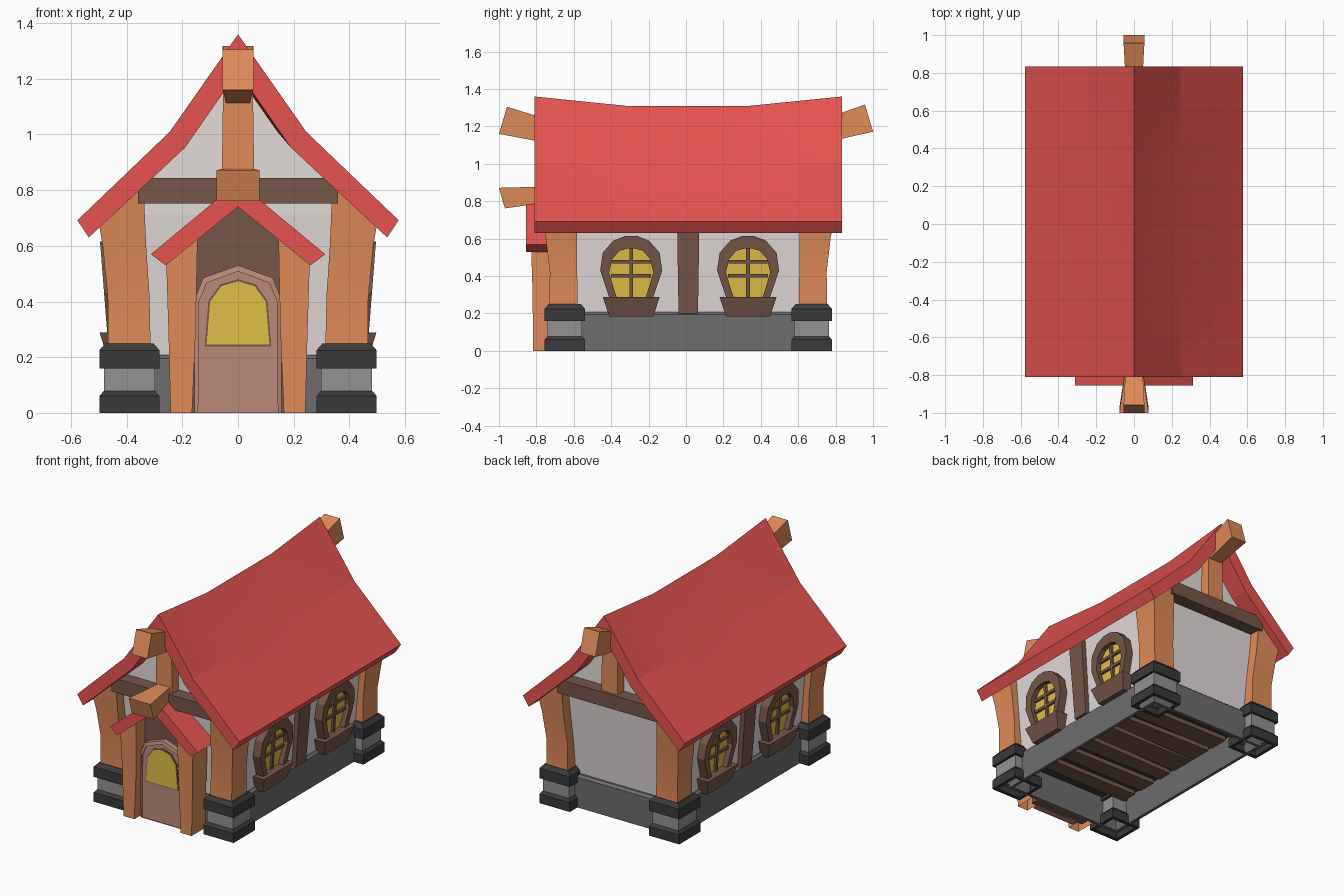
import bpy, bmesh, math, random

if "Cube" in bpy.data.objects:
    bpy.data.objects.remove(bpy.data.objects["Cube"])

random.seed(4)
CY = 0.012  # the house body is centred slightly behind y = 0


def material(name, r, g, b):
    m = bpy.data.materials.new(name)
    lin = [((c / 255 + 0.055) / 1.055) ** 2.4 for c in (r, g, b)]
    m.diffuse_color = (*lin, 1)
    m.use_nodes = True
    m.node_tree.nodes["Principled BSDF"].inputs["Base Color"].default_value = m.diffuse_color
    return m


RED = material("roof_red", 230, 84, 80)
ORANGE = material("light_timber", 224, 139, 89)
BROWN = material("dark_timber", 118, 86, 73)
WALL = material("plaster", 226, 220, 218)
DARK = material("dark_stone", 58, 58, 58)
MID = material("pale_stone", 146, 146, 146)
GREY = material("grey_stone", 109, 109, 109)
GLASS = material("yellow_glass", 226, 191, 70)
DOOR = material("door_wood", 187, 138, 122)


def loft(name, rings, mat, wrap=False, caps=(True, True), smooth=0):
    """Skin a list of equal point rings; cap the ends, or join last to first."""
    bm = bmesh.new()
    vs = [[bm.verts.new(p) for p in r] for r in rings]
    n = len(rings[0])
    pairs = list(zip(vs, vs[1:])) + ([(vs[-1], vs[0])] if wrap else [])
    for a, b in pairs:
        for i in range(n):
            j = (i + 1) % n
            bm.faces.new((a[i], a[j], b[j], b[i]))
    if not wrap:
        for ring, cap in zip((vs[0], vs[-1]), caps):
            if cap:
                bm.faces.new(ring)
    bmesh.ops.recalc_face_normals(bm, faces=bm.faces)
    for f in bm.faces:
        f.smooth = smooth > 0
    me = bpy.data.meshes.new(name)
    bm.to_mesh(me)
    bm.free()
    if smooth:
        me.set_sharp_from_angle(angle=math.radians(smooth))
    me.materials.append(mat)
    ob = bpy.data.objects.new(name, me)
    bpy.context.collection.objects.link(ob)
    return ob


def rect(x, y, hx, hy, z):
    return [(x + sx * hx, y + sy * hy, z) for sx, sy in ((-1, -1), (1, -1), (1, 1), (-1, 1))]


def box(name, x0, x1, y0, y1, z0, z1, mat):
    x, y, hx, hy = (x0 + x1) / 2, (y0 + y1) / 2, (x1 - x0) / 2, (y1 - y0) / 2
    return loft(name, [rect(x, y, hx, hy, z0), rect(x, y, hx, hy, z1)], mat)


def mirrored(half):
    return half + [(-u, v) for u, v in reversed(half) if u > 0]


def at_y(pts, y):
    return [(u, y, v) for u, v in pts]


# Main roof: bent slopes, ridge sagging in the middle
def roof_section(y, apex):
    outer = [(-.577, .692), (-.245, 1.01), (0, apex), (.245, 1.01), (.577, .692)]
    inner = [(.536, .63), (.19, .953), (0, apex - .134), (-.19, .953), (-.536, .63)]
    return at_y(outer + inner, y)


loft("main_roof", [roof_section(y + CY, a) for y, a in
                   ((-.822, 1.36), (-.33, 1.31), (.325, 1.31), (.822, 1.36))], RED, smooth=8)

# Hollow stone footing, flared walls and gable
loft("stone_footing", [rect(0, CY, .43 - d, .69 - d, z) for d, z in
                       ((0, 0), (0, .195), (.015, .208), (.03, .208), (.02, 0))], GREY, wrap=True)
loft("plaster_walls", [rect(0, CY, .41, .66, .195), rect(0, CY, .45, .70, .71)], WALL)
gable = mirrored([(.45, .71), (.19, .97), (0, 1.25)])
loft("gable_wall", [at_y(gable, CY - .70), at_y(gable, CY + .70)], WALL)

# Floor slab with uneven planks below it
box("floor_slab", -.40, .40, CY - .65, CY + .65, .18, .192, DARK)
for k in range(7):
    y = CY - .51 + k * .17
    a, b = random.uniform(.045, .085), random.uniform(.045, .085)
    plank = [(-.38, y - a), (.38, y - b), (.38, y + b), (-.38, y + a)]
    loft("floor_plank", [[(px, py, z) for px, py in plank] for z in (.15, .178)], BROWN)

# Corner piers (hollow below) and curved corner posts
for sx in (-1, 1):
    for sy in (-1, 1):
        px, py = sx * .39, CY + sy * .66
        for name, prof, mat in (
                ("pier_foot", ((0, .085), (0, .108), (.06, .108), (.078, .093)), DARK),
                ("pier_middle", ((.07, .092), (.17, .092)), MID),
                ("pier_cap", ((.16, .108), (.225, .108), (.25, .086)), DARK)):
            loft(name, [rect(px, py, h, h, z) for z, h in prof], mat,
                 caps=(name == "pier_cap", name == "pier_cap"))
        rings = [rect(sx * cx, CY + sy * cy, hx, hy, z) for z, cx, cy, hx, hy in
                 ((.24, .39, .667, .076, .076), (.42, .393, .667, .075, .073),
                  (.60, .408, .678, .078, .083), (.8, .42, .685, .08, .09))]
        # tops cut to the slope of the roof
        rings[-1] = [(x, y, 1.145 - .9275 * abs(x)) for x, y, z in rings[-1]]
        loft("corner_post", rings, ORANGE, smooth=25)

# Tie beams, king posts and flared ridge beam ends on both gables
for sy, lift in ((-1, 0), (1, .012)):
    ys = sorted((CY + sy * .68, CY + sy * .785))
    box("tie_beam", -.36, .36, *ys, .753, .843, BROWN)
    loft("king_post", [rect(0, CY + sy * .715, hx, .05, z) for z, hx in ((.80, .059), (1.2, .053))],
         ORANGE)
    tip = [(-.055, sy, 1.16 + lift), (.055, sy, 1.16 + lift),
           (.055, sy * .957, 1.305 + lift), (-.055, sy * .957, 1.305 + lift)]
    root = [(-.04, sy * .68, 1.10), (.04, sy * .68, 1.10), (.04, sy * .68, 1.22), (-.04, sy * .68, 1.22)]
    loft("ridge_beam_end", [tip, root], ORANGE)

# Side windows, leaning with the walls
frame_out = mirrored([(.105, .25), (.132, .33), (.166, .43), (.152, .525), (.095, .59), (.03, .615)])
frame_in = mirrored([(.065, .25), (.092, .33), (.118, .42), (.102, .49), (.063, .535), (.02, .547)])
for sx in (-1, 1):
    def on_wall(pts, yc, w):
        return [(sx * (.41 + .0784 * (v - .2) + w), yc + u, v) for u, v in pts]

    def wall_plate(name, pts, yc, w0, w1, mat):
        loft(name, [on_wall(pts, yc, w0), on_wall(pts, yc, w1)], mat)

    stud = [(-.052, .2), (.052, .2), (.06, .7), (-.06, .7)]
    wall_plate("wall_stud", stud, CY, -.02, .03, BROWN)
    for yc in (CY - .305, CY + .32):
        loft("window_frame", [on_wall(frame_out, yc, -.01), on_wall(frame_out, yc, .053),
                              on_wall(frame_in, yc, .053), on_wall(frame_in, yc, -.01)],
             BROWN, wrap=True)
        wall_plate("window_glass", frame_in, yc, -.005, .02, GLASS)
        for u0, u1, v0, v1 in ((-.01, .01, .27, .55), (-.107, .107, .392, .41), (-.105, .105, .467, .485)):
            wall_plate("window_bar", [(u0, v0), (u1, v0), (u1, v1), (u0, v1)], yc, .0, .034, BROWN)
        loft("window_box", [rect(sx * .425, yc, .04, .118, .185),
                            rect(sx * .44, yc, .057, .152, .288)], BROWN)

# Porch: roof, posts, beam end and back panel
porch = [(-.313, .57), (0, .83), (.313, .57), (.26, .53), (0, .74), (-.26, .53)]
loft("porch_roof", [at_y(porch, -.855), at_y(porch, -.66)], RED)
for sx in (-1, 1):
    rings = []
    for z, xi, xo, yf in ((0, .165, .242, -.818), (.3, .152, .25, -.82), (None, .145, .258, -.828)):
        zs = [z if z is not None else .76 - .808 * x for x in (xi, xo)]
        rings.append([(sx * xi, yf, zs[0]), (sx * xo, yf, zs[1]),
                      (sx * xo, -.68, zs[1]), (sx * xi, -.68, zs[0])])
    loft("porch_post", rings, ORANGE, caps=(False, True), smooth=25)
tip = [(-.077, -.968, .762), (.077, -.968, .762), (.077, -1, .872), (-.077, -1, .872)]
root = [(-.035, -.70, .80), (.035, -.70, .80), (.035, -.70, .88), (-.035, -.70, .88)]
loft("porch_beam_end", [tip, root], ORANGE)
panel = mirrored([(.2, 0), (.2, .59), (0, .755)])
loft("porch_panel", [at_y(panel, -.735), at_y(panel, -.67)], BROWN)

# Arched door with frame and glazed window
arch_out = mirrored([(.157, 0), (.155, .41), (.125, .485), (0, .53)])
arch_in = mirrored([(.143, 0), (.140, .40), (.112, .467), (0, .508)])
loft("door_frame", [at_y(arch_out, -.72), at_y(arch_out, -.77), at_y(arch_in, -.775),
                    at_y(arch_in, -.72)], DOOR, wrap=True)
loft("door", [at_y(arch_in, -.72), at_y(arch_in, -.768)], DOOR)
pane = mirrored([(.113, .245), (.100, .40), (.06, .455), (0, .473)])
rim = [(u * 1.06, .35 + (v - .35) * 1.06) for u, v in pane]
loft("door_window_rim", [at_y(rim, -.764), at_y(rim, -.771)], BROWN)
loft("door_window_glass", [at_y(pane, -.768), at_y(pane, -.775)], GLASS)
